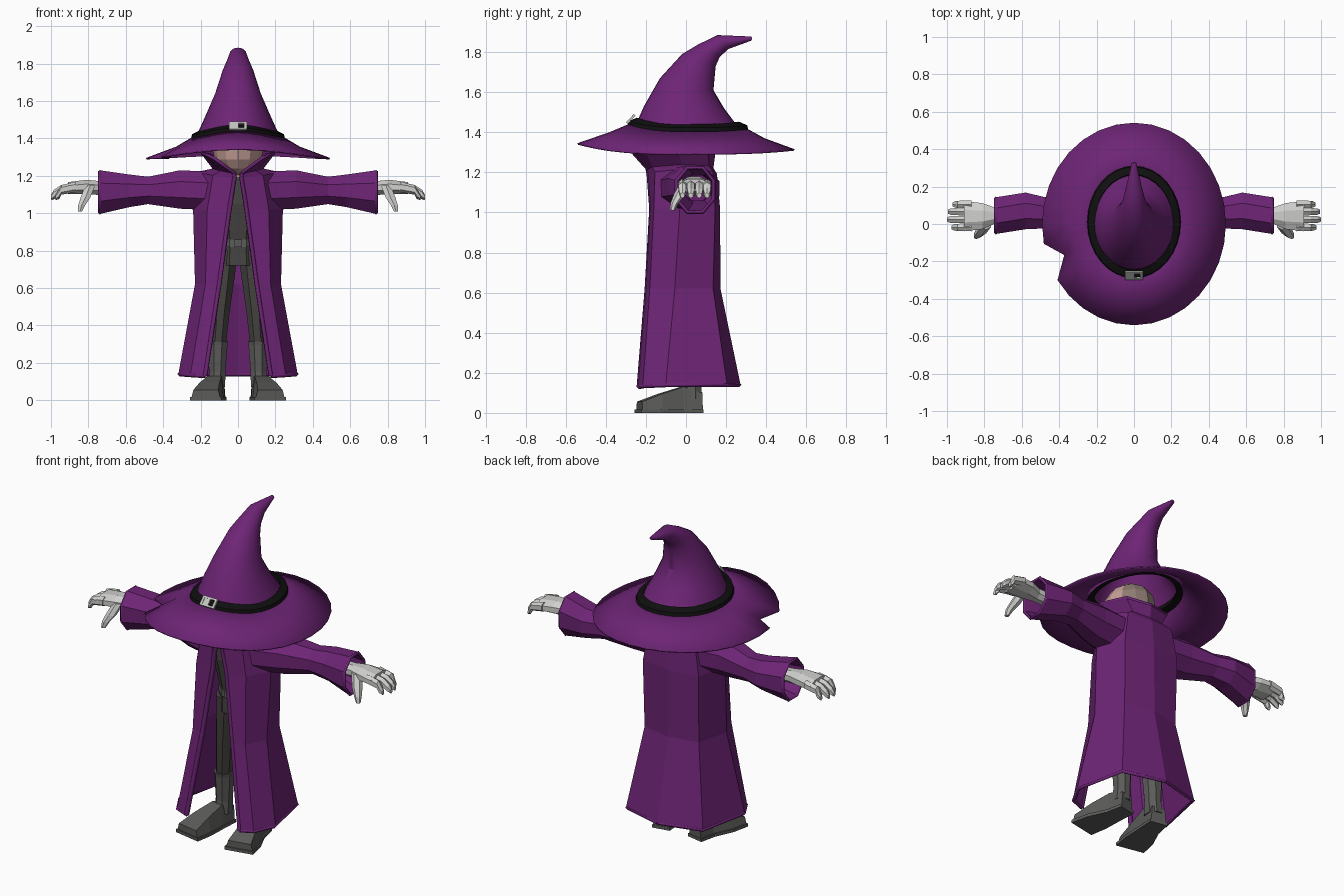
import bpy, bmesh, math
from mathutils import Vector as V

if "Cube" in bpy.data.objects:
    bpy.data.objects.remove(bpy.data.objects["Cube"])


def material(name, rgb):
    m = bpy.data.materials.new(name)
    m.diffuse_color = (*rgb, 1)
    m.use_nodes = True
    m.node_tree.nodes["Principled BSDF"].inputs["Base Color"].default_value = m.diffuse_color
    return m


PURPLE = material("purple cloth", (0.155, 0.018, 0.18))
BLACK = material("black band", (0.005, 0.005, 0.005))
SILVER = material("silver", (0.55, 0.55, 0.53))
GLOVE = material("glove grey", (0.62, 0.62, 0.61))
SKIN = material("skin", (0.58, 0.36, 0.32))
HAIR = material("greyed brown", (0.27, 0.2, 0.17))
CLOTHES = material("dark grey cloth", (0.062, 0.06, 0.055))
BOOT = material("boot grey", (0.105, 0.105, 0.102))


def finish(ob, mirror=False, thick=0, smooth=False):
    if mirror:
        mod = ob.modifiers.new("mirror", 'MIRROR')
        mod.merge_threshold = 0.0005
    if thick:
        mod = ob.modifiers.new("thickness", 'SOLIDIFY')
        mod.thickness, mod.offset = thick, 0
    if smooth:
        bpy.ops.object.select_all(action='DESELECT')
        ob.select_set(True)
        bpy.context.view_layer.objects.active = ob
        bpy.ops.object.shade_smooth_by_angle(angle=math.radians(35))
    return ob


def loft(name, rings, mat, closed=True, caps=True, **opts):
    """Skin a surface through rings that share one point count."""
    bm = bmesh.new()
    rows = [[bm.verts.new(p) for p in r] for r in rings]
    n = len(rows[0])
    for a, b in zip(rows, rows[1:]):
        for i in range(n if closed else n - 1):
            j = (i + 1) % n
            bm.faces.new((a[i], a[j], b[j], b[i]))
    if closed and caps:
        bm.faces.new(rows[0])
        bm.faces.new(rows[-1])
    bmesh.ops.recalc_face_normals(bm, faces=bm.faces)
    me = bpy.data.meshes.new(name)
    bm.to_mesh(me)
    bm.free()
    me.materials.append(mat)
    ob = bpy.data.objects.new(name, me)
    bpy.context.collection.objects.link(ob)
    return finish(ob, **opts)


def ring(c, u, v, n=8, phase=0.5):
    c, u, v = V(c), V(u), V(v)
    angles = [2 * math.pi * (i + phase) / n for i in range(n)]
    return [c + u * math.cos(t) + v * math.sin(t) for t in angles]


def upright(specs, n=8):      # rings stacked in z: x, y, z, rx, ry
    return [ring((x, y, z), (rx, 0, 0), (0, ry, 0), n) for x, y, z, rx, ry in specs]


def sideways(specs, n=8):     # rings along x: x, y, z, ry, rz
    return [ring((x, y, z), (0, ry, 0), (0, 0, rz), n) for x, y, z, ry, rz in specs]


def trim(name, pts, closed=False, r=0.013):
    """Thin four-sided border running along an edge."""
    cu = bpy.data.curves.new(name, 'CURVE')
    cu.dimensions, cu.bevel_depth, cu.bevel_resolution = '3D', r, 0
    cu.use_fill_caps = True
    sp = cu.splines.new('POLY')
    sp.points.add(len(pts) - 1)
    for p, q in zip(sp.points, pts):
        p.co = (*q, 1)
    sp.use_cyclic_u = closed
    cu.materials.append(PURPLE)
    ob = bpy.data.objects.new(name, cu)
    bpy.context.collection.objects.link(ob)
    return ob


def both_sides(name, pts, closed=False, r=0.013):
    for side, s in (("right", 1), ("left", -1)):
        trim(f"{name}_{side}", [(s * x, y, z) for x, y, z in pts], closed, r)


# ---- hat: brim with a torn notch, bent cone, band and buckle
N = 32


def lift(t, front, back):
    s = math.sin(t)
    return front * max(0, -s) ** 3 + back * max(0, s) ** 3


def hat_ring(rx, ry, cy, z, front, back):
    ts = [2 * math.pi * i / N for i in range(N)]
    return [V((rx * math.cos(t), cy + ry * math.sin(t), z + lift(t, front, back))) for t in ts]


brim = [hat_ring(0.215, 0.265, 0.01, 1.42, 0.03, 0.01),
        hat_ring(0.33, 0.385, 0.005, 1.352, 0.045, 0.015),
        hat_ring(0.49, 0.54, 0.0, 1.292, 0.05, 0.02)]
notch = brim[2][18]
notch.x, notch.y = notch.x * 0.82, notch.y * 0.8
loft("hat_brim", brim, PURPLE, caps=False, thick=0.008, smooth=True)

cone = []
for yf, zf, yb, zb, rx in [(-0.25, 1.44, 0.265, 1.42, 0.215), (-0.21, 1.53, 0.19, 1.52, 0.172),
                           (-0.13, 1.67, 0.137, 1.61, 0.122), (-0.02, 1.79, 0.148, 1.73, 0.083),
                           (0.06, 1.838, 0.168, 1.775, 0.062), (0.157, 1.885, 0.21, 1.815, 0.045),
                           (0.327, 1.878, 0.327, 1.858, 0.012)]:
    f, b = V((0, yf, zf)), V((0, yb, zb))
    cone.append(ring((f + b) / 2, (rx, 0, 0), (b - f) / 2, N, 0))
hat = loft("hat_cone", cone, PURPLE, caps=False, smooth=True)
loft("hat_tip", [cone[-1], ring((0, 0.33, 1.868), (0.004, 0, 0), (0, 0, 0.004), N, 0)], PURPLE)

band = [hat_ring(0.2, 0.25, 0.01, 1.412, 0.03, 0.01), hat_ring(0.252, 0.302, 0.01, 1.398, 0.033, 0.012),
        hat_ring(0.245, 0.295, 0.01, 1.423, 0.033, 0.012), hat_ring(0.208, 0.255, 0.01, 1.441, 0.032, 0.012)]
loft("hat_band", band + band[:1], BLACK, caps=False, smooth=True)


def box(name, c, size, mat, tilt=0):
    bpy.ops.mesh.primitive_cube_add(size=1, location=c, rotation=(tilt, 0, 0))
    ob = bpy.context.object
    ob.name, ob.scale = name, size
    ob.data.materials.append(mat)
    return ob


along, tilt = V((0, math.cos(0.8), math.sin(0.8))), 0.8
mid = V((0, -0.276, 1.466))
for k in (-1, 1):
    box("buckle_side", mid + V((k * 0.04, 0, 0)), (0.014, 0.056, 0.012), SILVER, tilt)
    box("buckle_bar", mid + along * k * 0.023, (0.09, 0.011, 0.012), SILVER, tilt)
box("buckle_prong", mid + V((-0.014, 0, 0)), (0.036, 0.04, 0.009), SILVER, tilt)

# ---- head and neck, darker at the back
bpy.ops.mesh.primitive_uv_sphere_add(segments=12, ring_count=8, radius=1, location=(0, -0.045, 1.345))
head = bpy.context.object
head.name, head.scale = "head", (0.135, 0.165, 0.15)
head.data.materials.append(SKIN)
head.data.materials.append(HAIR)
for p in head.data.polygons:
    p.material_index = 1 if p.center.y > 0.5 and p.center.z > -0.5 else 0
loft("neck", upright([(0, -0.02, 1.12, 0.06, 0.07), (0, -0.03, 1.28, 0.06, 0.07)]), SKIN)

# ---- robe: half sections from front opening to back centre, hem up to hood rim
robe = [[(0.175, -0.235, 0.13), (0.25, -0.21, 0.135), (0.312, -0.1, 0.14), (0.25, 0.2, 0.14), (0, 0.265, 0.14)],
        [(0.10, -0.195, 0.62), (0.17, -0.175, 0.62), (0.223, -0.055, 0.62), (0.175, 0.13, 0.62), (0, 0.165, 0.62)],
        [(0.045, -0.172, 1.02), (0.16, -0.155, 1.02), (0.233, -0.03, 1.02), (0.18, 0.14, 1.02), (0, 0.163, 1.02)],
        [(0.018, -0.185, 1.19), (0.13, -0.15, 1.20), (0.22, 0.0, 1.215), (0.15, 0.13, 1.20), (0, 0.148, 1.19)],
        [(0.02, -0.19, 1.215), (0.09, -0.165, 1.23), (0.13, -0.02, 1.237), (0.1, 0.11, 1.23), (0, 0.13, 1.22)],
        [(0.13, -0.262, 1.295), (0.17, -0.2, 1.315), (0.19, -0.04, 1.32), (0.14, 0.105, 1.31), (0, 0.14, 1.3)]]
loft("robe", robe, PURPLE, closed=False, mirror=True, thick=0.014)
both_sides("robe_front_trim", [r[0] for r in robe[:5]])
both_sides("robe_hem", robe[0], r=0.012)
both_sides("hood_rim", [robe[4][0]] + robe[5], r=0.01)

# ---- sleeves with open cuffs
sleeve = sideways([(0.16, 0.0, 1.12, 0.13, 0.105), (0.31, 0.02, 1.127, 0.11, 0.105),
                   (0.48, 0.06, 1.122, 0.085, 0.073), (0.58, 0.07, 1.12, 0.1, 0.088),
                   (0.738, 0.045, 1.113, 0.1, 0.12)])
loft("sleeve", sleeve, PURPLE, caps=False, mirror=True, thick=0.012)
both_sides("sleeve_cuff", sleeve[-1], closed=True, r=0.01)

# ---- gloved hands
loft("palm", sideways([(0.5, 0.055, 1.125, 0.04, 0.04), (0.74, 0.045, 1.135, 0.045, 0.04),
                       (0.81, 0.042, 1.14, 0.075, 0.042), (0.91, 0.042, 1.135, 0.088, 0.034)]),
     GLOVE, mirror=True)
for i, (y, end) in enumerate([(-0.018, 0.975), (0.024, 1.0), (0.066, 0.995), (0.105, 0.97)]):
    loft(f"finger_{i + 1}", sideways([(0.87, y, 1.14, 0.024, 0.028), (0.945, y, 1.125, 0.022, 0.026),
                                      (end - 0.015, y, 1.1, 0.02, 0.024), (end, y, 1.085, 0.012, 0.014)], 6),
         GLOVE, mirror=True)
loft("thumb", upright([(0.79, 0.0, 1.15, 0.03, 0.03), (0.815, -0.035, 1.085, 0.03, 0.028),
                       (0.835, -0.058, 1.045, 0.022, 0.02), (0.845, -0.068, 1.01, 0.013, 0.012)], 6),
     GLOVE, mirror=True)

# ---- torso, belt and trousers
loft("torso", upright([(0, 0.01, 0.72, 0.12, 0.1), (0, 0.01, 0.85, 0.11, 0.1),
                       (0, 0.0, 1.05, 0.15, 0.13), (0, -0.01, 1.19, 0.12, 0.12)]), CLOTHES)
loft("belt", upright([(0, 0.01, 0.82, 0.118, 0.108), (0, 0.01, 0.86, 0.117, 0.107)]), BOOT)
box("belt_buckle", (0, -0.094, 0.84), (0.045, 0.012, 0.04), BOOT)
loft("trouser_leg", upright([(0.065, 0.015, 0.80, 0.068, 0.095), (0.075, 0.015, 0.66, 0.062, 0.085),
                             (0.092, 0.015, 0.48, 0.052, 0.065), (0.108, 0.025, 0.28, 0.045, 0.05)]),
     CLOTHES, mirror=True)

# ---- boots with splayed feet
loft("boot_shaft", upright([(0.108, 0.025, 0.315, 0.06, 0.062), (0.108, 0.025, 0.295, 0.056, 0.058),
                            (0.11, 0.028, 0.15, 0.046, 0.052), (0.115, 0.025, 0.07, 0.05, 0.06)]),
     BOOT, mirror=True)


def foot_section(x, y, w, low, high, taper):
    s = V((w, w * 0.2, 0))     # across the splayed foot
    c = V((x, y, 0))
    up, dn = V((0, 0, high)), V((0, 0, low))
    return [c - s + dn, c + s + dn, c + s * taper + up, c - s * taper + up]


foot = [(0.112, 0.075, 0.045, 0.1, 0.85), (0.125, -0.02, 0.052, 0.13, 0.7),
        (0.152, -0.13, 0.075, 0.095, 0.7), (0.172, -0.232, 0.078, 0.056, 0.85)]
loft("foot", [foot_section(x, y, w, 0.01, h, t) for x, y, w, h, t in foot], BOOT, mirror=True)
loft("sole", [foot_section(x, y * 1.03, w + 0.006, 0, 0.018, 1) for x, y, w, h, t in foot], BOOT, mirror=True)
